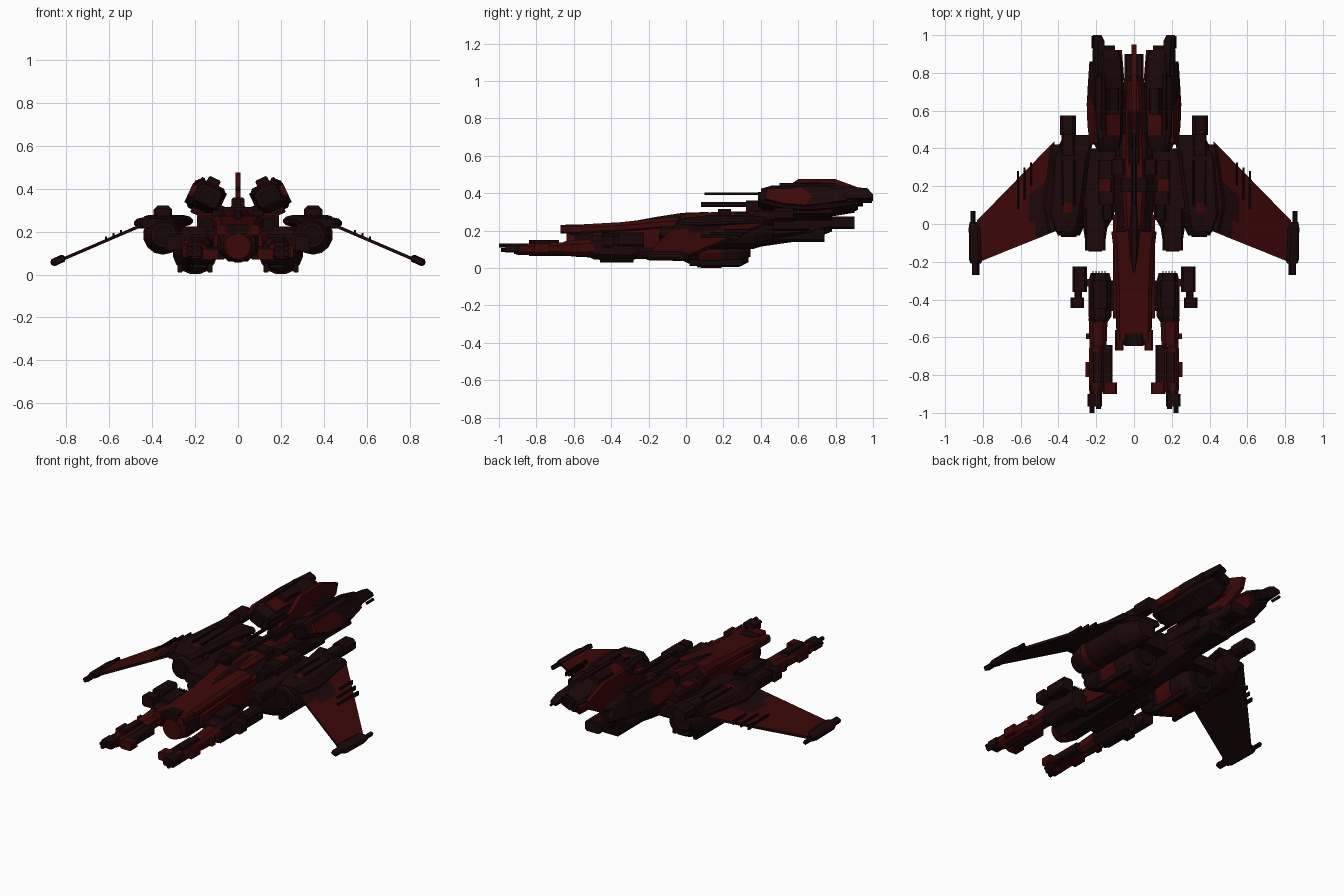
import bpy, bmesh, math
from mathutils import Matrix, Vector

if "Cube" in bpy.data.objects:
    bpy.data.objects.remove(bpy.data.objects["Cube"])


def material(name, c):
    m = bpy.data.materials.new(name)
    m.diffuse_color = (*c, 1)
    m.use_nodes = True
    m.node_tree.nodes["Principled BSDF"].inputs["Base Color"].default_value = m.diffuse_color
    return m


RED = material("deep_red", (0.045, 0.0022, 0.0022))
DARK = material("dark_maroon", (0.0105, 0.0022, 0.0025))
BLACK = material("soot_black", (0.006, 0.002, 0.002))


def finish(name, bm, mats, mirror=True, xf=None):
    if xf:
        bmesh.ops.transform(bm, matrix=xf, verts=bm.verts)
    bmesh.ops.recalc_face_normals(bm, faces=bm.faces)
    me = bpy.data.meshes.new(name)
    bm.to_mesh(me)
    bm.free()
    for m in mats:
        me.materials.append(m)
    ob = bpy.data.objects.new(name, me)
    bpy.context.collection.objects.link(ob)
    if mirror:
        ob.modifiers.new("mirror", 'MIRROR').use_mirror_merge = False
    return ob


def ring(w, h, n, c):
    """Cross-section: ellipse with n sides, or a chamfered rectangle if n is 0."""
    if n:
        return [(w / 2 * math.cos(2 * math.pi * (i + .5) / n),
                 h / 2 * math.sin(2 * math.pi * (i + .5) / n)) for i in range(n)]
    a, b, k = w / 2, h / 2, c * min(w, h)
    return [(a, -b + k), (a, b - k), (a - k, b), (-a + k, b),
            (-a, b - k), (-a, -b + k), (-a + k, -b), (a - k, -b)]


def loft(name, secs, mat, mirror=True, n=0, c=.25, xf=None):
    """Skin sections (y, x, z, width, height) along y."""
    bm = bmesh.new()
    rows = [[bm.verts.new((x + u, y, z + v)) for u, v in ring(w, h, n, c)]
            for y, x, z, w, h in secs]
    for a, b in zip(rows, rows[1:]):
        for i in range(len(a)):
            j = (i + 1) % len(a)
            bm.faces.new((a[i], a[j], b[j], b[i]))
    bm.faces.new(rows[0])
    bm.faces.new(rows[-1])
    return finish(name, bm, [mat], mirror, xf)


def box(name, x, y, z, mat, mirror=True, xf=None, c=.15):
    """Chamfered block from (min, max) ranges."""
    mx, mz, w, h = sum(x) / 2, sum(z) / 2, x[1] - x[0], z[1] - z[0]
    return loft(name, [(yy, mx, mz, w, h) for yy in y], mat, mirror, 0, c, xf)


def slab(name, pts, x0, x1, mat, mirror=False, xf=None):
    """Side profile (y, z) extruded across x."""
    bm = bmesh.new()
    a = [bm.verts.new((x0, y, z)) for y, z in pts]
    b = [bm.verts.new((x1, y, z)) for y, z in pts]
    bm.faces.new(a)
    bm.faces.new(b)
    for i in range(len(a)):
        j = (i + 1) % len(a)
        bm.faces.new((a[i], a[j], b[j], b[i]))
    return finish(name, bm, [mat], mirror, xf)


# central fuselage, nose drum and top cowl
loft("fuselage", [(-.60, 0, .14, .16, .14), (-.55, 0, .145, .19, .17), (-.30, 0, .155, .19, .18),
                  (-.1, 0, .165, .2, .19), (.05, 0, .175, .2, .21), (.4, 0, .21, .2, .19),
                  (.68, 0, .23, .15, .15), (.78, 0, .245, .1, .1)], DARK, False, c=.3)
loft("nose_drum", [(-.64, 0, .13, .12, .12), (-.61, 0, .13, .14, .14), (-.5, 0, .13, .15, .15)],
     RED, False, n=16)
loft("nose_cowl", [(-.62, 0, .205, .18, .05), (-.35, 0, .215, .19, .06), (-.12, 0, .235, .22, .07),
                   (-.04, 0, .24, .24, .07)], RED, False, c=.3)
box("nose_prong", (.055, .1), (-.67, -.56), (.185, .23), RED)
box("nose_intake", (-.05, .05), (-.645, -.58), (.19, .234), BLACK, False)
loft("canopy", [(-.26, 0, .24, .02, .03), (-.15, 0, .255, .055, .04), (-.02, 0, .27, .06, .05),
                (.12, 0, .28, .05, .04)], DARK, False, c=.35)
slab("cheek_plate", [(-.5, .13), (-.3, .12), (-.05, .1), (.05, .12), (.05, .23), (-.3, .2), (-.5, .19)],
     .09, .112, RED, True)
loft("back_cowl", [(-.03, 0, .255, .1, .06), (.1, 0, .265, .12, .065), (.3, 0, .27, .13, .065),
                   (.6, 0, .29, .1, .06), (.76, 0, .29, .07, .05)], RED, False, c=.3)
box("tail_nozzle", (-.05, .05), (.66, .9), (.21, .275), DARK, False)
box("tail_keel", (-.07, .07), (.5, .74), (.14, .22), BLACK, False)
box("tail_rib", (.05, .1), (.36, .66), (.2, .27), DARK)
box("collar", (-.075, .075), (.17, .24), (.24, .315), DARK, False)

# dorsal fin and forward-pointing spine blades
slab("dorsal_fin", [(.3, .29), (.42, .38), (.5, .41), (.6, .475), (.8, .475), (.95, .42),
                    (.93, .36), (.8, .29)], -.012, .012, RED)
box("upper_blade", (-.01, .01), (.1, .5), (.39, .405), BLACK, False)
box("lower_blade", (-.015, .015), (.08, .5), (.327, .352), DARK, False)
box("blade_mount", (-.03, .03), (.32, .6), (.29, .36), DARK, False)

# tilted upper rear pods, built flat around the pivot then rolled
PIV = Matrix.Translation((.145, 0, .365)) @ Matrix.Rotation(math.radians(-25), 4, 'Y')
loft("upper_pod", [(.40, -.005, .005, .11, .085), (.46, 0, 0, .14, .12), (.55, 0, -.01, .15, .14),
                   (.66, 0, -.01, .16, .15), (.75, 0, -.007, .155, .14), (.88, -.005, 0, .13, .11),
                   (.92, -.005, 0, .1, .075)], DARK, xf=PIV, c=.15)
slab("pod_front_panel", [(.42, -.03), (.52, -.06), (.64, -.07), (.68, -.02), (.62, .03), (.43, .025)],
     .06, .084, RED, True, PIV)
slab("pod_rear_panel", [(.64, -.07), (.7, -.065), (.86, -.04), (.84, .03), (.62, .03), (.68, -.02)],
     .06, .082, DARK, True, PIV)
slab("pod_outer_prong", [(.78, -.03), (1.0, -.02), (1.0, .0), (.97, .035), (.78, .055)],
     .03, .07, DARK, True, PIV)
slab("pod_inner_prong", [(.76, -.05), (.9, -.04), (.92, .02), (.76, .05)],
     -.08, -.05, RED, True, PIV)
box("pod_top_box", (-.03, .03), (.58, .72), (.05, .092), DARK, xf=PIV)
box("pod_top_rail", (.04, .06), (.5, .8), (.05, .072), DARK, xf=PIV)
box("pod_roof_panel", (-.05, .035), (.47, .6), (.05, .066), RED, xf=PIV)
box("pod_front_block", (-.04, .04), (.385, .43), (-.03, .03), BLACK, xf=PIV)
box("pod_rear_vent", (-.04, .035), (.9, .945), (-.025, .03), BLACK, xf=PIV)
box("pod_tail_spike", (.055, .067), (.93, .995), (-.045, -.03), BLACK, xf=PIV)
box("pod_belly_fin", (-.05, .04), (.5, .78), (-.1, -.07), DARK, xf=PIV)
box("pod_strut", (-.13, -.04), (.48, .7), (-.04, -.01), BLACK, xf=PIV)

# forward gun arms
loft("gun_arm", [(-.92, .2, .1, .05, .05), (-.88, .2, .1, .075, .06), (-.66, .2, .105, .075, .065),
                 (-.64, .19, .105, .09, .08), (-.5, .19, .11, .1, .09), (-.46, .18, .11, .11, .11)],
     RED)
for dx, dz, y in ((-.018, .012, -.98), (.018, .012, -1), (-.018, -.012, -.97), (.018, -.012, -.99)):
    x, z = .205 + dx, .108 + dz
    loft("gun_barrel", [(y, x, z, .028, .024), (-.85, x, z, .03, .024)], DARK, n=8)
box("gun_muzzle_sleeve", (.17, .245), (-.965, -.9), (.082, .132), DARK)
box("gun_side_plate", (.235, .258), (-.81, -.73), (.08, .135), RED)
box("gun_shroud", (.235, .255), (-.61, -.58), (.08, .13), RED)
box("gun_top_plate", (.17, .215), (-.84, -.68), (.13, .15), DARK)
box("inner_barrel", (.115, .17), (-.84, -.64), (.065, .115), DARK)
box("inner_muzzle", (.09, .165), (-.9, -.84), (.07, .12), RED)
loft("arm_body", [(-.52, .185, .11, .09, .1), (-.49, .18, .11, .12, .13), (-.3, .18, .11, .12, .14),
                  (-.26, .18, .11, .1, .12)], DARK)
box("arm_top_box", (.14, .22), (-.45, -.3), (.15, .19), DARK)
box("arm_belly", (.15, .21), (-.46, -.28), (.03, .07), BLACK)
for i in range(5):
    x = .15 + i * .016
    box("arm_tine", (x, x + .006), (-.33, -.25), (.165, .178), BLACK)
box("arm_link", (.06, .15), (-.46, -.3), (.09, .15), BLACK)
box("arm_spar", (.06, .105), (-.34, .04), (.07, .13), BLACK)
box("arm_pod_rear", (.25, .325), (-.36, -.225), (.115, .19), DARK)
box("arm_pod_front", (.265, .335), (-.445, -.39), (.11, .18), DARK)
box("arm_pod_core", (.275, .315), (-.42, -.24), (.12, .175), BLACK)
box("arm_pod_bracket", (.2, .29), (-.33, -.29), (.13, .16), RED)

# round lower nacelles
loft("lower_nacelle", [(-.12, .205, .14, .1, .1), (-.02, .205, .115, .13, .15), (.04, .2, .105, .19, .19),
                       (.12, .2, .105, .205, .205), (.28, .2, .105, .205, .205),
                       (.335, .2, .11, .16, .16)], DARK, n=16)
loft("lower_nacelle_band", [(.06, .2, .105, .205, .205), (.08, .2, .105, .211, .211),
                            (.19, .2, .105, .211, .211)], RED, n=16)
loft("lower_nacelle_mouth", [(-.145, .205, .145, .075, .075), (-.11, .205, .145, .075, .075)], BLACK, n=16)
loft("lower_nozzle", [(.32, .2, .11, .12, .12), (.345, .2, .11, .1, .1)], BLACK, n=16)
box("nacelle_cap", (.15, .26), (-.14, .1), (.16, .225), DARK)
for x in (.13, .27):
    box("belly_skid", (x - .012, x + .012), (.02, .3), (.01, .05), BLACK)

# mid-body blocks between fuselage and wing roots
box("shoulder_block", (.1, .19), (.1, .34), (.2, .275), DARK)
box("shoulder_panel", (.12, .19), (.17, .24), (.26, .287), RED)
box("shoulder_front", (.11, .17), (.02, .12), (.2, .26), BLACK)
box("shoulder_bridge", (.08, .32), (.08, .4), (.15, .225), DARK)
box("shoulder_vent", (.05, .12), (.26, .345), (.24, .3), DARK)

# wing-root nacelles
loft("root_nacelle", [(-.06, .345, .185, .12, .12), (-.03, .345, .185, .15, .15), (.02, .35, .185, .175, .175),
                      (.36, .34, .19, .175, .175), (.42, .32, .195, .15, .15), (.47, .3, .2, .12, .12)],
     DARK, n=14)
loft("root_nacelle_ring", [(.06, .35, .185, .186, .186), (.11, .35, .185, .186, .186)], RED, n=14)
loft("root_nacelle_mouth", [(-.068, .345, .185, .085, .085), (-.05, .345, .185, .085, .085)], BLACK, n=14)
loft("root_cowl", [(-.04, .36, .235, .13, .05), (.05, .365, .245, .18, .055), (.35, .335, .25, .2, .055),
                   (.47, .29, .25, .16, .04)], DARK, c=.35)
box("root_rear_thruster", (.315, .385), (.36, .52), (.25, .31), DARK)
box("root_rear_nozzle", (.307, .393), (.47, .575), (.25, .322), DARK, c=.25)
for x in (.31, .37):
    box("root_rail", (x, x + .01), (.1, .34), (.27, .284), BLACK)

# swept wings: colour patches by position, underside dark
NX, NY = 12, 8


def wing_z(x):
    return .25 - (x - .42) * .43


bm = bmesh.new()
grid = []
for i in range(NX + 1):
    t = i / NX
    x, y0, y1 = .42 + .41 * t, -.04 - .165 * t, .44 - .42 * t
    grid.append([bm.verts.new((x, y0 + (y1 - y0) * j / NY, wing_z(x))) for j in range(NY + 1)])
for i in range(NX):
    for j in range(NY):
        bm.faces.new((grid[i][j], grid[i + 1][j], grid[i + 1][j + 1], grid[i][j + 1]))
ext = bmesh.ops.extrude_face_region(bm, geom=bm.faces[:], use_keep_orig=True)["geom"]
bmesh.ops.translate(bm, vec=(0, 0, -.016), verts=[v for v in ext if isinstance(v, bmesh.types.BMVert)])
bmesh.ops.recalc_face_normals(bm, faces=bm.faces)
for f in bm.faces:
    p = f.calc_center_median()
    root = p.x < .56 and p.y < .22 and p.x + abs(p.y - .08) * .5 < .57
    f.material_index = 1 if f.normal.z < .3 or root else 0
finish("wing", bm, [RED, DARK])
loft("wing_root_fairing", [(-.04, .43, .238, .05, .04), (.1, .45, .238, .07, .045), (.42, .41, .25, .06, .04)],
     DARK, c=.35)

# wing spikes and tip pods
for x, y0, y1 in ((.545, .2, .325), (.58, .13, .3), (.615, .08, .28)):
    box("wing_spike", (x - .005, x + .005), (y0, y1), (wing_z(x) - .014, wing_z(x) + .012), BLACK)
TIP = Matrix.Translation((.838, 0, .066)) @ Matrix.Rotation(math.radians(24), 4, 'Y')
loft("tip_pod", [(-.21, 0, 0, .055, .03), (-.19, 0, 0, .07, .036), (-.02, .005, 0, .065, .036),
                 (.01, .012, 0, .04, .03)], DARK, xf=TIP, c=.3)
box("tip_gun", (-.018, .018), (-.27, -.18), (-.013, .013), DARK, xf=TIP)
box("tip_tail", (.005, .025), (0, .07), (-.012, .012), BLACK, xf=TIP)
